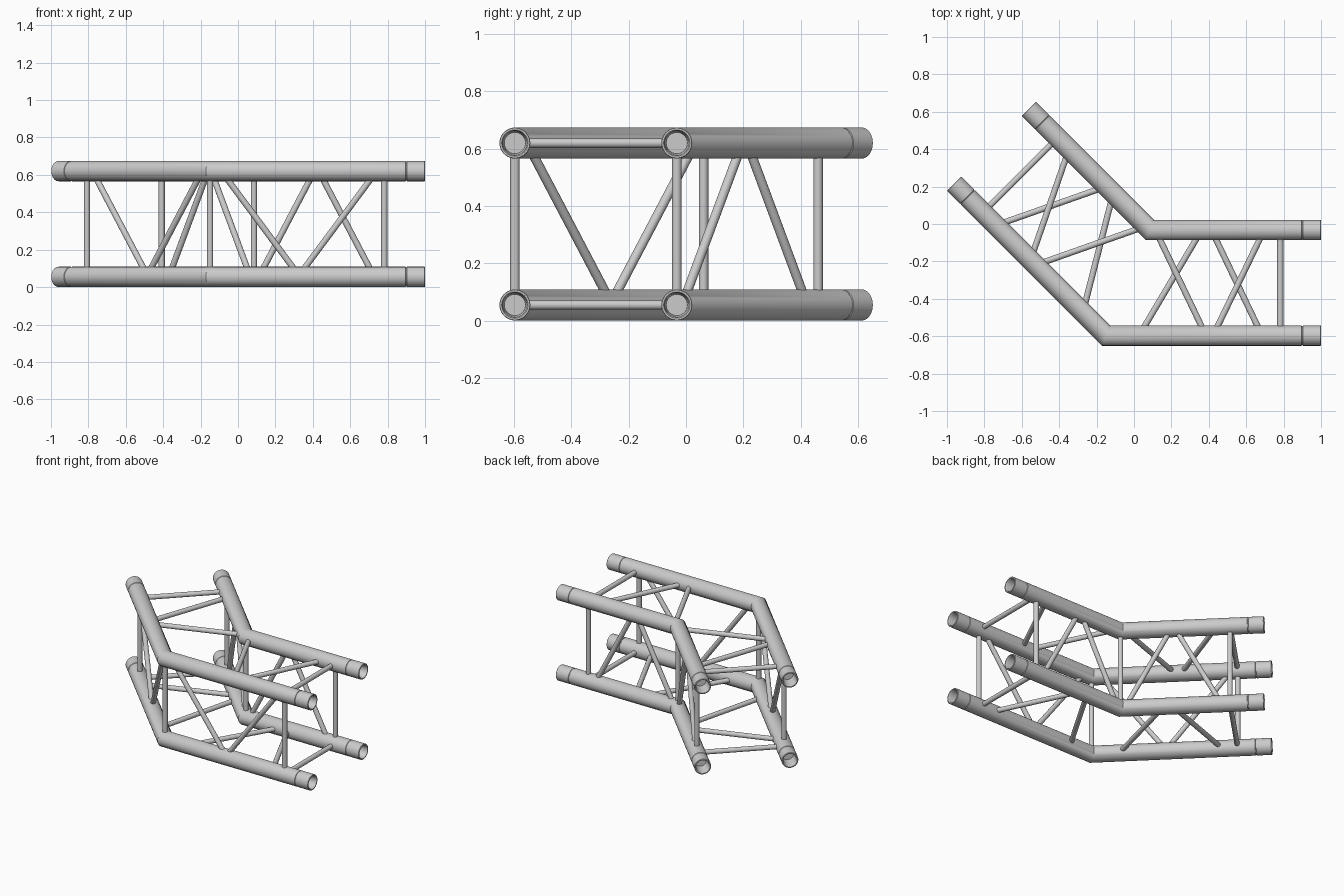
import bpy, bmesh, math
from mathutils import Vector, Matrix

if "Cube" in bpy.data.objects:
    bpy.data.objects.remove(bpy.data.objects["Cube"])

R = 0.054                      # main chord radius
BR = 0.0165                    # lacing radius
ZB, ZT = 0.055, 0.62           # lower / upper chord heights
C = math.sqrt(0.5)
DIRS = [Vector((1, 0, 0)), Vector((-C, C, 0))]     # arm directions from the corner
NORM = [Vector((0, 1, 0)), Vector((C, C, 0))]      # across each arm, outer to inner
MITRE = Vector((math.tan(math.radians(22.5)), 1, 0))
UP = Vector((0, 0, 1))
CORNER = {"outer": Vector((-0.149, -0.597, 0)), "inner": Vector((0.085, -0.032, 0))}
LENGTH = {"outer": 1.149, "inner": 0.915}


def finish(bm, name):
    bmesh.ops.recalc_face_normals(bm, faces=bm.faces[:])
    me = bpy.data.meshes.new(name)
    bm.to_mesh(me)
    bm.free()
    ob = bpy.data.objects.new(name, me)
    bpy.context.collection.objects.link(ob)
    bpy.ops.object.select_all(action='DESELECT')
    ob.select_set(True)
    bpy.context.view_layer.objects.active = ob
    bpy.ops.object.shade_smooth_by_angle(angle=math.radians(35))
    return ob


# End sleeve profile: (distance from the end, radius), from bore floor to seam
END = [(0.09, 0.037), (0.012, 0.042), (0.004, 0.044), (0.0, 0.046), (0.0, R - 0.002),
       (0.002, R), (0.097, R), (0.099, R - 0.003), (0.102, R - 0.003), (0.104, R)]


def chord(side, z, name, seg=40):
    c, length = CORNER[side] + UP * z, LENGTH[side]
    rings = [(c + DIRS[1] * (length - d), NORM[1], r) for d, r in END]
    rings.append((c, MITRE, R))
    rings += [(c + DIRS[0] * (length - d), NORM[0], r) for d, r in reversed(END)]
    bm = bmesh.new()
    loops = []
    for p, lat, r in rings:
        loops.append([bm.verts.new(p + lat * (r * math.cos(a)) + UP * (r * math.sin(a)))
                      for a in (2 * math.pi * i / seg for i in range(seg))])
    for a, b in zip(loops, loops[1:]):
        for i in range(seg):
            j = (i + 1) % seg
            bm.faces.new((a[i], a[j], b[j], b[i]))
    bm.faces.new(loops[0])
    bm.faces.new(loops[-1])
    finish(bm, name)


def bar(bm, a, b, extend=0.022):
    d = (b - a).normalized()
    a, b = a - d * extend, b + d * extend
    m = Matrix.Translation((a + b) / 2) @ d.to_track_quat('Z', 'Y').to_matrix().to_4x4()
    bmesh.ops.create_cone(bm, cap_ends=True, segments=20, radius1=BR, radius2=BR,
                          depth=(b - a).length, matrix=m)


def point(arm, side, s, z, inset=0.0):
    sign = 1 if side == "outer" else -1
    return CORNER[side] + DIRS[arm] * s + NORM[arm] * (sign * inset) + UP * z


# Four bent chords
for side in CORNER:
    chord(side, ZB, f"lower_{side}_chord")
    chord(side, ZT, f"upper_{side}_chord")

# Upright posts at the corner and near each end
bm = bmesh.new()
for side, end in (("outer", 0.931), ("inner", 0.697)):
    bar(bm, point(0, side, 0, ZB + R), point(0, side, 0, ZT - R))
    for arm in (0, 1):
        bar(bm, point(arm, side, end, ZB + R), point(arm, side, end, ZT - R))
finish(bm, "upright_posts")

# Diagonal lacing of the upright faces: (s at top, s at bottom)
WALL = {"outer": [(0.10, 0.44), (0.85, 0.51)], "inner": [(0.295, 0.055), (0.375, 0.615)]}
for side, bars in WALL.items():
    bm = bmesh.new()
    for arm in (0, 1):
        for top, low in bars:
            bar(bm, point(arm, side, top, ZT - R), point(arm, side, low, ZB + R))
    finish(bm, f"{side}_side_lacing")

# Lacing and end cross bars of the flat faces: (s on outer, s on inner)
FLAT = {"upper": (ZT, [(0.508, 0.055), (0.598, 0.585), (0.931, 0.697)]),
        "lower": (ZB, [(0.208, 0.245), (0.808, 0.355), (0.931, 0.697)])}
for level, (z, bars) in FLAT.items():
    bm = bmesh.new()
    for arm in (0, 1):
        for so, si in bars:
            bar(bm, point(arm, "outer", so, z, R), point(arm, "inner", si, z, R))
    finish(bm, f"{level}_lacing")
